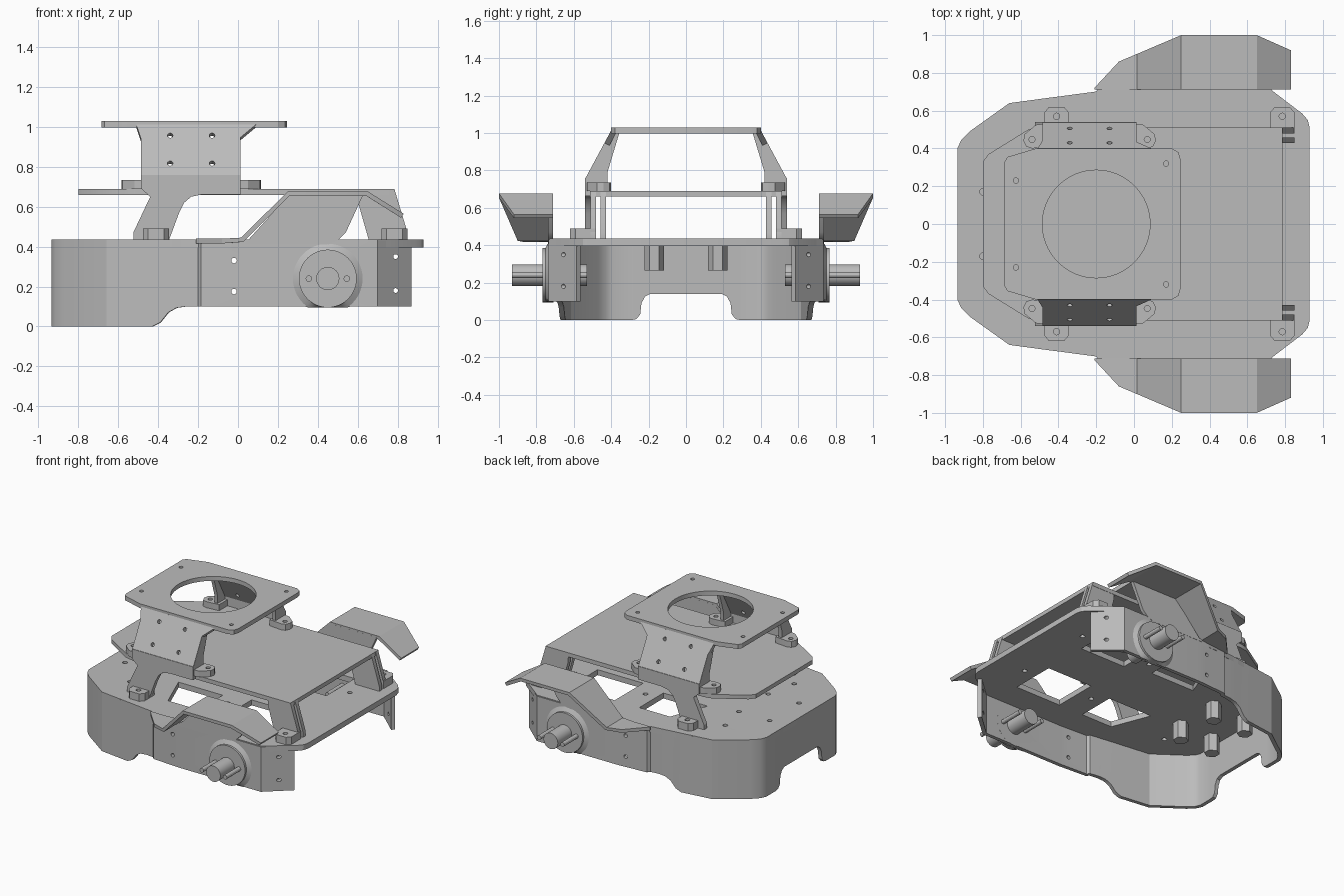
import bpy, bmesh, math
from mathutils import Matrix, Vector

if "Cube" in bpy.data.objects:
    bpy.data.objects.remove(bpy.data.objects["Cube"], do_unlink=True)

grey = bpy.data.materials.new("Plain Grey")
grey.use_nodes = True
grey.diffuse_color = (0.5, 0.5, 0.5, 1)
grey.node_tree.nodes["Principled BSDF"].inputs["Base Color"].default_value = (0.5, 0.5, 0.5, 1)


def activate(ob):
    bpy.ops.object.select_all(action='DESELECT')
    ob.select_set(True)
    bpy.context.view_layer.objects.active = ob


def finish(ob, mirror=False):
    """Mirror across y if asked, apply modifiers, colour and shade."""
    if mirror:
        m = ob.modifiers.new("Mirror", 'MIRROR')
        m.use_axis = (False, True, False)
    activate(ob)
    bpy.ops.object.convert(target='MESH')
    ob.data.materials.clear()
    ob.data.materials.append(grey)
    bpy.ops.object.shade_smooth_by_angle(angle=math.radians(25))
    return ob


def from_bmesh(name, bm):
    me = bpy.data.meshes.new(name)
    bm.to_mesh(me)
    bm.free()
    ob = bpy.data.objects.new(name, me)
    bpy.context.collection.objects.link(ob)
    return ob


def circle(x, y, r, n=12):
    return [(x + r * math.cos(2 * math.pi * i / n), y + r * math.sin(2 * math.pi * i / n)) for i in range(n)]


def sym(half):
    """Close an outline given for y >= 0 by reflecting it."""
    return half + [(x, -y) for x, y in reversed(half)]


def plate(name, outline, thick, matrix, holes=(), mirror=False):
    """Flat plate with holes, centred on its thickness, placed by a matrix."""
    cu = bpy.data.curves.new(name, 'CURVE')
    cu.dimensions = '2D'
    cu.fill_mode = 'BOTH'
    cu.extrude = thick / 2
    for loop in [outline, *holes]:
        sp = cu.splines.new('POLY')
        sp.points.add(len(loop) - 1)
        for p, (x, y) in zip(sp.points, loop):
            p.co = (x, y, 0, 1)
        sp.use_cyclic_u = True
    ob = bpy.data.objects.new(name, cu)
    bpy.context.collection.objects.link(ob)
    activate(ob)
    bpy.ops.object.convert(target='MESH')
    ob = bpy.context.view_layer.objects.active
    bm = bmesh.new()
    bm.from_mesh(ob.data)
    bmesh.ops.remove_doubles(bm, verts=bm.verts, dist=0.0005)
    bmesh.ops.transform(bm, matrix=matrix, verts=bm.verts)
    bmesh.ops.recalc_face_normals(bm, faces=bm.faces)
    bm.to_mesh(ob.data)
    bm.free()
    return finish(ob, mirror)


def level(z):                      # plan plate at height z
    return Matrix.Translation((0, 0, z))


def upright(y):                    # plate drawn in x, z
    return Matrix.Translation((0, y, 0)) @ Matrix.Rotation(math.pi / 2, 4, 'X')


def cross(x):                      # plate drawn in y, z
    return Matrix(((0, 0, 1, x), (1, 0, 0, 0), (0, 1, 0, 0), (0, 0, 0, 1)))


# Deck with four openings
opening_front = [(.23, .17), (.6, .17), (.6, .5), (.23, .5)]
opening_back = [(-.33, .22), (.03, .22), (.03, .5), (-.22, .5)]
deck_holes = [[(x, s * y) for x, y in o] for o in (opening_front, opening_back) for s in (1, -1)]
deck_holes += [circle(x, s * y, .017) for s in (1, -1)
               for x, y in ((-.8, .17), (-.55, .17), (-.6, .4), (.12, .3), (.7, .3))]
plate("deck", sym([(-.935, .40), (-.915, .445), (-.87, .49), (-.66, .64), (-.21, .70), (-.1, .73),
                   (.70, .73), (.89, .585), (.92, .55), (.93, .51)]), .04, level(.415), deck_holes)

# Cutter for the motor and bolt holes in the side walls
bm = bmesh.new()
for x, z, r, n in ((.45, .24, .058, 32), (.355, .24, .016, 12), (.545, .24, .016, 12),
                   (.79, .35, .012, 12), (.79, .18, .012, 12), (-.02, .33, .014, 12), (-.02, .175, .014, 12)):
    bmesh.ops.create_cone(bm, cap_ends=True, segments=n, radius1=r, radius2=r, depth=.4,
                          matrix=Matrix.Translation((x, .73, z)) @ Matrix.Rotation(math.pi / 2, 4, 'X'))
cutter = from_bmesh("hole_cutter", bm)
cutter.hide_render = True


def cut(ob):
    m = ob.modifiers.new("Holes", 'BOOLEAN')
    m.object = cutter
    m.solver = 'EXACT'


# Skirt wall: path x, y and lower edge z, for one half
path = [(-.935, 0, .14), (-.935, .19, .14), (-.935, .22, .125), (-.935, .238, .09), (-.935, .245, .03),
        (-.935, .265, .005), (-.935, .29, 0), (-.935, .40, 0), (-.915, .445, 0), (-.87, .49, 0),
        (-.66, .64, 0), (-.43, .671, 0), (-.39, .676, .02), (-.35, .681, .07), (-.31, .687, .093),
        (-.26, .693, .1), (-.2, .70, .1), (-.185, .72, .1), (.04, .735, .1), (.70, .735, .1), (.87, .585, .1)]
bm = bmesh.new()
low = [bm.verts.new(p) for p in path]
top = [bm.verts.new((x, y, .43)) for x, y, z in path]
for i in range(len(path) - 1):
    bm.faces.new((top[i], top[i + 1], low[i + 1], low[i]))
wall = from_bmesh("skirt_wall", bm)
s = wall.modifiers.new("Thickness", 'SOLIDIFY')
s.thickness, s.offset = .028, -1
cut(wall)
finish(wall, True)

# Motor bosses: flared base and disc
bm = bmesh.new()
for r1, r2, d, y in ((.145, .145, .06, .738), (.145, .18, .02, .742)):
    bmesh.ops.create_cone(bm, cap_ends=True, segments=48, radius1=r1, radius2=r2, depth=d,
                          matrix=Matrix.Translation((.45, y, .24)) @ Matrix.Rotation(math.pi / 2, 4, 'X'))
# keep the flare inside the wall height
for v in bm.verts:
    v.co.z = max(v.co.z, .095)
boss = from_bmesh("motor_boss", bm)
cut(boss)
finish(boss, True)
bpy.data.objects.remove(cutter, do_unlink=True)

# Fenders: bent sheet, x, outer y, z
stations = [(-.21, .72, .44), (-.08, .86, .44), (.015, .90, .445), (.25, 1.0, .677), (.65, 1.0, .677), (.83, .92, .565)]
bm = bmesh.new()
inner = [bm.verts.new((x, .712, z)) for x, y, z in stations]
outer = [bm.verts.new((x, y, z)) for x, y, z in stations]
for i in range(len(stations) - 1):
    bm.faces.new((inner[i], inner[i + 1], outer[i + 1], outer[i]))
fender = from_bmesh("fender", bm)
s = fender.modifiers.new("Thickness", 'SOLIDIFY')
s.thickness, s.offset = .024, -1
finish(fender, True)
plate("fender_web", [(.03, .41), (.45, .41), (.5, .43), (.54, .47), (.63, .665), (.26, .665)],
      .025, upright(.724), mirror=True)

# Standoffs below the deck
bm = bmesh.new()
for x in (-.82, -.55):
    for y in (-.17, .17):
        bmesh.ops.create_cone(bm, cap_ends=True, segments=6, radius1=.052, radius2=.052, depth=.14,
                              matrix=Matrix.Translation((x, y, .335)))
finish(from_bmesh("standoffs", bm))

# Upper tray and its end legs
plate("upper_tray", sym([(-.8, .33), (-.77, .37), (-.56, .5), (-.5, .512), (.785, .512)]), .03, level(.675))
leg = [(.6, .665), (.785, .685), (.85, .47), (.85, .435), (.655, .435), (.605, .61)]
for name, y in (("tray_leg_inner", .443), ("tray_leg_outer", .495)):
    plate(name, leg, .03, upright(y), mirror=True)


def foot(name, x):
    plate(name, [(x - .065, .48), (x + .065, .48), (x + .065, .59), (x + .04, .62), (x - .04, .62),
                 (x - .065, .59)], .055, level(.4625), [circle(x, .57, .017)], True)


foot("tray_foot", .785)
foot("tower_foot", -.41)

# Tower: lower legs, leaning sides, end ribs and tabs
plate("tower_leg", [(-.525, .435), (-.345, .435), (-.295, .57), (-.27, .62), (-.235, .65), (-.18, .662),
                    (.012, .662), (.012, .76), (-.485, .76), (-.485, .69), (-.44, .65), (-.525, .47)],
      .035, upright(.523), mirror=True)
base, tip = Vector((0, .525, .75)), Vector((0, .385, 1.01))
up = (tip - base).normalized()
out = Vector((1, 0, 0)).cross(up)
lean = Matrix.Translation(base) @ Matrix((Vector((1, 0, 0)), up, out)).transposed().to_4x4()
length = (tip - base).length


def t(z):                          # distance up the leaning side at height z
    return (z - .75) / .26 * length


plate("tower_side", [(-.485, 0), (.012, 0), (.012, t(.94)), (.09, t(1.005)), (-.51, t(1.005)), (-.485, t(.93))],
      .03, lean, [circle(x, t(z), .014) for x in (-.34, -.13) for z in (.81, .95)], True)
rib = [(.53, .69), (.53, .76), (.40, 1.005), (.355, 1.005), (.42, .79), (.42, .69)]
for name, x in (("tower_rib_right", -.473), ("tower_rib_left", 0)):
    plate(name, rib, .025, cross(x), mirror=True)
for name, x, d in (("tower_tab_right", -.54, 1), ("tower_tab_left", .07, -1)):
    tab = [(x + d * .1, .41), (x, .40), (x - d * .03, .41), (x - d * .045, .44), (x - d * .04, .475),
           (x + d * .02, .525), (x + d * .1, .535)]
    plate(name, tab, .045, level(.712), [circle(x, .447, .016)], True)

# Top ring plate
plate("top_ring", sym([(-.685, .33), (-.67, .355), (-.52, .40), (.2, .40), (.235, .38), (.245, .345)]),
      .032, level(1.014), [circle(-.2, 0, .285, 64)] +
      [circle(x, s * y, .014) for x, y in ((.17, .32), (-.625, .23)) for s in (1, -1)])
